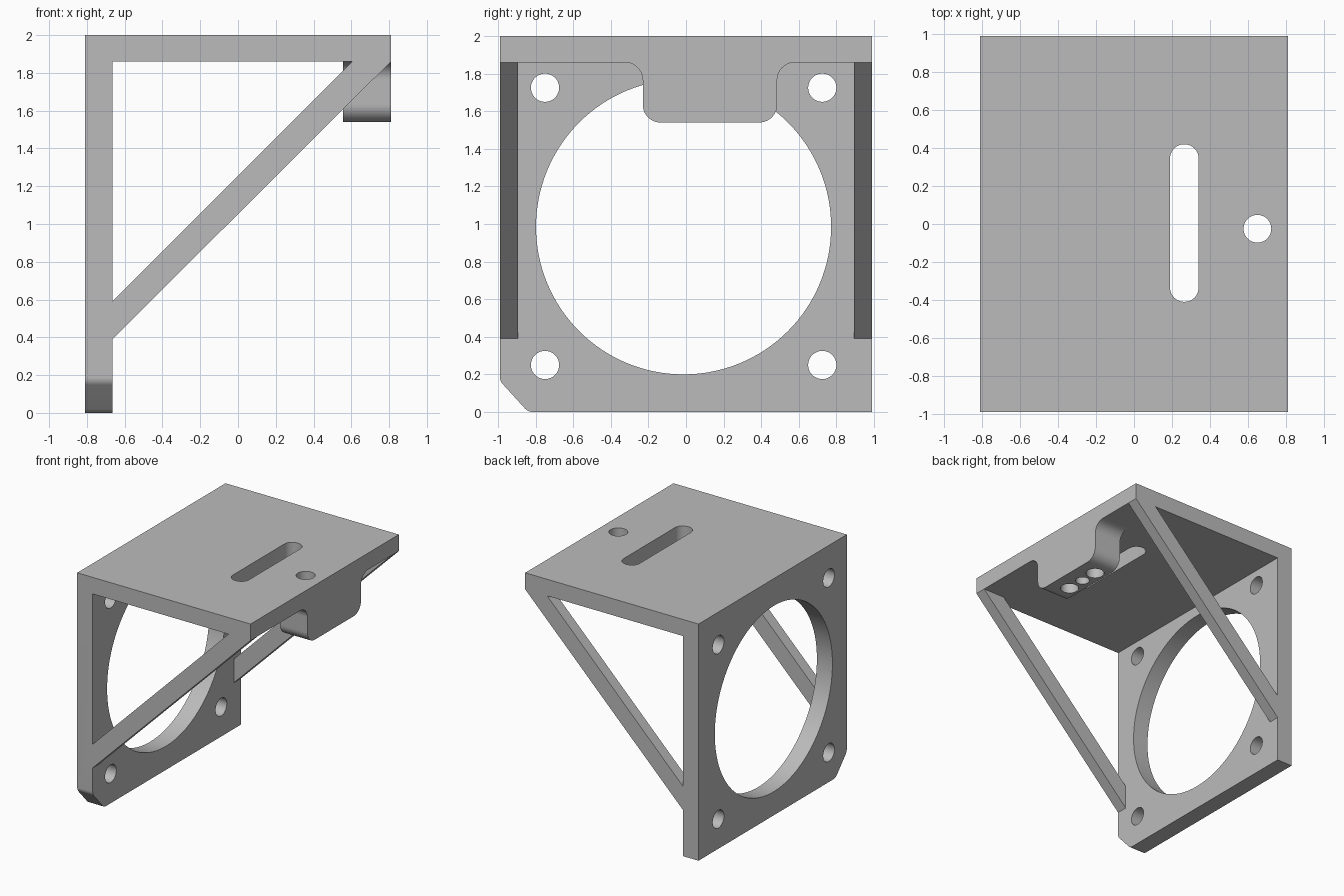
import bpy, bmesh, math
from mathutils import Vector

if "Cube" in bpy.data.objects:
    bpy.data.objects.remove(bpy.data.objects["Cube"], do_unlink=True)

grey = bpy.data.materials.new("plain grey")
grey.use_nodes = True
COLOUR = (0.5, 0.5, 0.5, 1)
grey.diffuse_color = COLOUR
grey.node_tree.nodes["Principled BSDF"].inputs["Base Color"].default_value = COLOUR

X, Y = 0.81, 0.99           # half width and half depth
WALL, UNDER = -0.665, 1.86  # inner faces of the wall and the top plate


def rounded(corners, steps=10):
    """Outline from (u, v, radius) corners, with an arc at each rounded one."""
    out = []
    for i, (u, v, r) in enumerate(corners):
        p = Vector((u, v))
        if not r:
            out.append(p)
            continue
        a = (Vector(corners[i - 1][:2]) - p).normalized()
        b = (Vector(corners[(i + 1) % len(corners)][:2]) - p).normalized()
        half = a.angle(b) / 2
        t = r / math.tan(half)
        c = p + (a + b).normalized() * r / math.sin(half)
        v0, v1 = (p + a * t - c) / r, (p + b * t - c) / r
        out += [c + v0.slerp(v1, k / steps) * r for k in range(steps + 1)]
    return out


def circle(u, v, r, n=64):
    return [(u + r * math.cos(math.tau * k / n), v + r * math.sin(math.tau * k / n)) for k in range(n)]


def prism(name, outline, axis, lo, hi):
    """Solid made by extruding an outline along one axis."""
    place = {"x": lambda u, v, d: (d, u, v),
             "y": lambda u, v, d: (u, d, v),
             "z": lambda u, v, d: (u, v, d)}[axis]
    bm = bmesh.new()
    face = bm.faces.new([bm.verts.new(place(u, v, lo)) for u, v in outline])
    new = bmesh.ops.extrude_face_region(bm, geom=[face])["geom"]
    bmesh.ops.translate(bm, vec=place(0, 0, hi - lo),
                        verts=[g for g in new if isinstance(g, bmesh.types.BMVert)])
    bmesh.ops.recalc_face_normals(bm, faces=bm.faces)
    mesh = bpy.data.meshes.new(name)
    bm.to_mesh(mesh)
    bm.free()
    mesh.materials.append(grey)
    obj = bpy.data.objects.new(name, mesh)
    bpy.context.collection.objects.link(obj)
    return obj


def combine(body, tool, operation):
    """Apply a boolean and drop the tool."""
    mod = body.modifiers.new(operation, "BOOLEAN")
    mod.operation, mod.solver, mod.object = operation, "EXACT", tool
    bpy.context.view_layer.objects.active = body
    bpy.ops.object.modifier_apply(modifier=mod.name)
    bpy.data.objects.remove(tool, do_unlink=True)


# Upright wall with one clipped lower corner
bracket = prism("bracket", rounded([(-Y, 2, 0), (Y, 2, 0), (Y, 0, 0), (-0.84, 0, 0.06), (-Y, 0.165, 0.06)]),
                "x", -X, WALL)

# Top plate
combine(bracket, prism("top_plate", [(-X, UNDER), (X, UNDER), (X, 2), (-X, 2)], "y", -Y, Y), "UNION")

# Diagonal struts on both sides, run into the wall and plate
strut = [(WALL - 0.04, 0.35), (WALL - 0.04, 0.55), (0.645, 1.9), (X, 1.9), (X, UNDER)]
for side in (-1, 1):
    combine(bracket, prism("strut", strut, "y", *sorted((side * 0.895, side * Y))), "UNION")

# Hanging tab blended into the plate
R, T0, T1, LOW = 0.095, -0.23, 0.485, 1.54
tab = rounded([(T0 - 0.11, 1.9, 0), (T0 - 0.11, UNDER, 0), (T0, UNDER, R), (T0, LOW, R),
               (T1, LOW, R), (T1, UNDER, R), (T1 + 0.11, UNDER, 0), (T1 + 0.11, 1.9, 0)])
combine(bracket, prism("tab", tab, "x", 0.555, X), "UNION")

# Round opening and four screw holes in the wall
holes = [circle(-0.013, 0.985, 0.785, 128)]
holes += [circle(y, z, 0.075) for y in (-0.75, 0.725) for z in (0.25, 1.725)]
for outline in holes:
    combine(bracket, prism("wall_cutter", outline, "x", -1, -0.5), "DIFFERENCE")

# Slot through the plate
slot = rounded([(0.19, -0.41, 0.074), (0.34, -0.41, 0.074), (0.34, 0.42, 0.074), (0.19, 0.42, 0.074)])
combine(bracket, prism("slot_cutter", slot, "z", 1.7, 2.1), "DIFFERENCE")

# Tab holes: one right through, two blind
for y, r, top in ((-0.025, 0.073, 2.1), (0.135, 0.055, UNDER), (0.29, 0.073, UNDER)):
    combine(bracket, prism("tab_hole_cutter", circle(0.65, y, r), "z", 1.4, top), "DIFFERENCE")

bpy.ops.object.select_all(action="DESELECT")
bracket.select_set(True)
bpy.context.view_layer.objects.active = bracket
bpy.ops.object.shade_smooth_by_angle(angle=math.radians(30))
